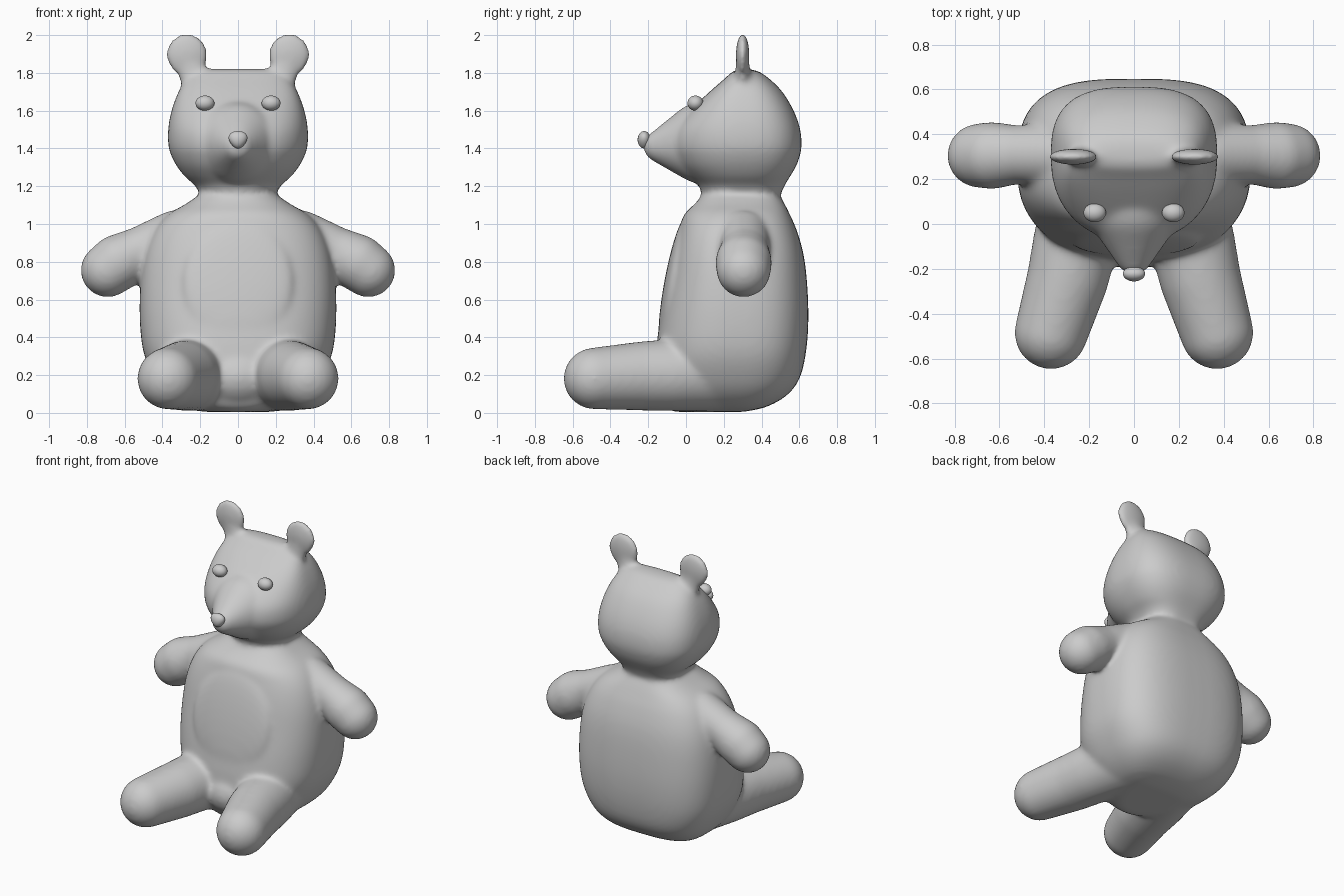
import bpy, bmesh, math
from mathutils import Matrix

if "Cube" in bpy.data.objects:
    bpy.data.objects.remove(bpy.data.objects["Cube"])

body = bmesh.new()


def smooth_rings(rings, steps=5):
    """Catmull-Rom interpolation between the profile rows."""
    out = []
    for k in range(len(rings) - 1):
        p0, p1 = rings[max(k - 1, 0)], rings[k]
        p2, p3 = rings[k + 1], rings[min(k + 2, len(rings) - 1)]
        for j in range(steps):
            t = j / steps
            out.append([0.5 * (2 * b + (c - a) * t + (2 * a - 5 * b + 4 * c - d) * t ** 2
                               + (3 * b - a - 3 * c + d) * t ** 3)
                        for a, b, c, d in zip(p0, p1, p2, p3)])
    return out + [rings[-1]]


def loft(bm, rings, yc, n_back, seg=64):
    """Stack of superellipse rings: (z, half width, front y, back y, front exponent)."""
    loops = []
    for z, hw, yf, yb, n_front in smooth_rings(rings):
        loop = []
        for i in range(seg):
            a = 2 * math.pi * i / seg
            c, s = math.cos(a), math.sin(a)
            n, depth = (n_back, yb - yc) if s > 0 else (n_front, yc - yf)
            x = hw * math.copysign(abs(c) ** (2 / n), c)
            y = yc + depth * math.copysign(abs(s) ** (2 / n), s)
            loop.append(bm.verts.new((x, y, z)))
        loops.append(loop)
    for lo, hi in zip(loops, loops[1:]):
        for i in range(seg):
            j = (i + 1) % seg
            bm.faces.new((lo[i], lo[j], hi[j], hi[i]))
    bm.faces.new(loops[0][::-1])
    bm.faces.new(loops[-1])


def ellipsoid(bm, loc, radii, rot=0, axis='X'):
    m = (Matrix.Translation(loc) @ Matrix.Rotation(rot, 4, axis)
         @ Matrix.Diagonal((*radii, 1)))
    return bmesh.ops.create_uvsphere(bm, u_segments=32, v_segments=20, radius=1,
                                     matrix=m)["verts"]


def limb(bm, balls):
    """Rounded limb: convex hulls around each neighbouring pair of balls."""
    for pair in zip(balls, balls[1:]):
        tmp = bmesh.new()
        for loc, r in pair:
            bmesh.ops.create_icosphere(tmp, subdivisions=4, radius=r,
                                       matrix=Matrix.Translation(loc))
        res = bmesh.ops.convex_hull(tmp, input=tmp.verts)
        junk = {g for g in res["geom_interior"] + res["geom_unused"]
                if isinstance(g, bmesh.types.BMVert)}
        bmesh.ops.delete(tmp, geom=list(junk), context='VERTS')
        me = bpy.data.meshes.new("tmp")
        tmp.to_mesh(me)
        bm.from_mesh(me)
        bpy.data.meshes.remove(me)
        tmp.free()


def finish(bm, name):
    bmesh.ops.recalc_face_normals(bm, faces=bm.faces)
    me = bpy.data.meshes.new(name)
    bm.to_mesh(me)
    bm.free()
    for p in me.polygons:
        p.use_smooth = True
    ob = bpy.data.objects.new(name, me)
    bpy.context.collection.objects.link(ob)
    return ob


# torso
loft(body, [
    (0.005, 0.18, -0.06, 0.30, 2.2), (0.03, 0.28, -0.11, 0.42, 2.2),
    (0.09, 0.37, -0.14, 0.53, 2.3), (0.18, 0.44, -0.16, 0.60, 2.4),
    (0.32, 0.50, -0.16, 0.635, 2.5), (0.50, 0.52, -0.135, 0.648, 2.5),
    (0.70, 0.515, -0.095, 0.64, 2.5), (0.85, 0.49, -0.065, 0.62, 2.5),
    (0.97, 0.44, -0.035, 0.585, 2.5), (1.05, 0.37, -0.01, 0.55, 2.4),
    (1.11, 0.27, 0.05, 0.52, 2.3), (1.17, 0.185, 0.10, 0.485, 2.2)], 0.25, 3.0)
# belly patch
ellipsoid(body, (0, -0.07, 0.69), (0.29, 0.045, 0.34), -math.radians(10.5))
# head
loft(body, [
    (1.13, 0.185, 0.09, 0.49, 2.2), (1.20, 0.225, 0.07, 0.52, 2.2),
    (1.25, 0.28, 0.02, 0.55, 2.2), (1.30, 0.32, -0.03, 0.58, 2.2),
    (1.35, 0.348, -0.06, 0.60, 2.2), (1.41, 0.368, -0.08, 0.612, 2.2),
    (1.50, 0.370, -0.06, 0.605, 2.3), (1.60, 0.352, 0.02, 0.57, 2.5),
    (1.70, 0.315, 0.125, 0.51, 2.8), (1.77, 0.27, 0.205, 0.44, 2.8),
    (1.81, 0.22, 0.25, 0.38, 2.6), (1.82, 0.16, 0.28, 0.33, 2.4)], 0.30, 2.8)
# snout
limb(body, [((0, 0.10, 1.43), 0.22), ((0, -0.145, 1.41), 0.082)])
# limbs and ears on both sides
for s in (-1, 1):
    limb(body, [((s * 0.34, 0.31, 0.93), 0.14), ((s * 0.52, 0.31, 0.855), 0.13),
                ((s * 0.635, 0.305, 0.795), 0.150), ((s * 0.69, 0.305, 0.755), 0.143)])
    limb(body, [((s * 0.18, 0.20, 0.22), 0.21), ((s * 0.26, -0.08, 0.2), 0.19),
                ((s * 0.295, -0.24, 0.195), 0.182), ((s * 0.37, -0.485, 0.182), 0.163)])
    ellipsoid(body, (s * 0.27, 0.30, 1.895), (0.112, 0.036, 0.116), s * 0.35, 'Y')
    ellipsoid(body, (s * 0.235, 0.30, 1.79), (0.08, 0.040, 0.13), s * 0.35, 'Y')
# lap filler between the thighs
ellipsoid(body, (0, 0.03, 0.19), (0.25, 0.23, 0.18))

bear = finish(body, "bear_body")
rm = bear.modifiers.new("merge", 'REMESH')
rm.mode = 'VOXEL'
rm.voxel_size = 0.014
rm.use_smooth_shade = True
sm = bear.modifiers.new("soften", 'SMOOTH')
sm.factor = 0.5
sm.iterations = 18

# eyes
for s, side in ((-1, "left"), (1, "right")):
    eye = bmesh.new()
    ellipsoid(eye, (s * 0.175, 0.05, 1.64), (0.05, 0.042, 0.04))
    finish(eye, side + "_eye")

# nose, tapering downward
nose = bmesh.new()
for v in ellipsoid(nose, (0, -0.222, 1.446), (0.048, 0.034, 0.046)):
    v.co.x *= 1 + 6 * (v.co.z - 1.446)
finish(nose, "nose")
